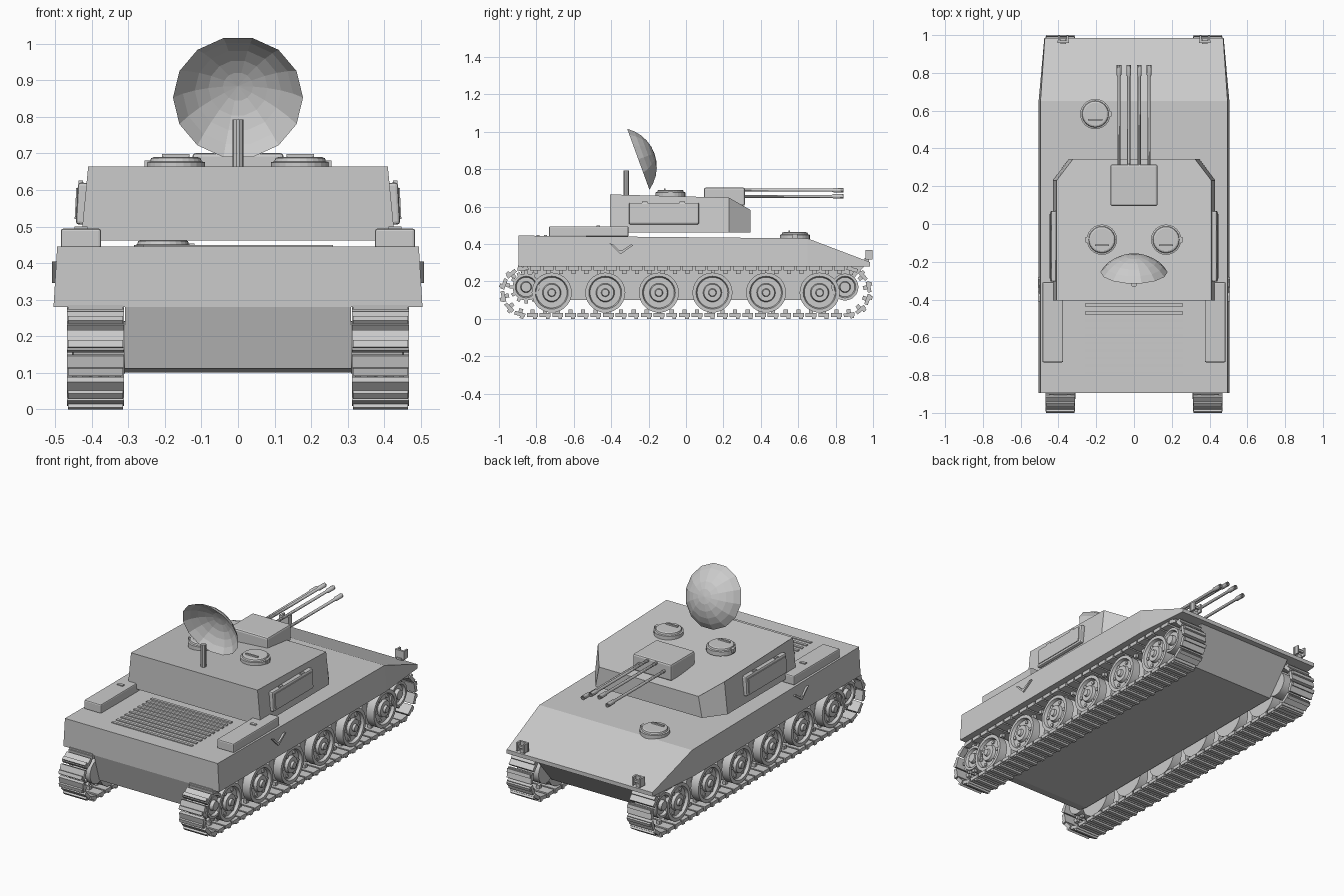
import bpy, bmesh, math
from mathutils import Matrix, Vector

if "Cube" in bpy.data.objects:
    bpy.data.objects.remove(bpy.data.objects["Cube"])

AX = {'X': Matrix.Rotation(math.pi / 2, 4, 'Y'),
      'Y': Matrix.Rotation(-math.pi / 2, 4, 'X'),
      'Z': Matrix.Identity(4)}


def box(bm, c, s, rot=None):
    m = Matrix.Translation(c) @ (rot or Matrix.Identity(4)) @ Matrix.Diagonal((*s, 1))
    bmesh.ops.create_cube(bm, size=1, matrix=m)


def lathe(bm, prof, c, axis='Z', seg=24, turn=0.0):
    """Revolve (radius, height) points around an axis through c."""
    m = Matrix.Translation(c) @ (AX[axis] if isinstance(axis, str) else axis)
    rings = []
    for r, h in prof:
        if r == 0:
            rings.append([bm.verts.new(m @ Vector((0, 0, h)))] * seg)
        else:
            rings.append([bm.verts.new(m @ Vector((r * math.cos(a), r * math.sin(a), h)))
                          for a in (turn + math.tau * i / seg for i in range(seg))])
    for a, b in zip(rings, rings[1:]):
        for i in range(seg):
            j = (i + 1) % seg
            f = list(dict.fromkeys((a[i], a[j], b[j], b[i])))
            bm.faces.new(f)


def cyl(bm, c, r, h, axis='Z', seg=16):
    lathe(bm, [(0, 0), (r, 0), (r, h), (0, h)], c, axis, seg)


def loft(bm, sections):
    """Skin matching closed loops and cap both ends."""
    rings = [[bm.verts.new(p) for p in s] for s in sections]
    n = len(rings[0])
    for a, b in zip(rings, rings[1:]):
        for i in range(n):
            bm.faces.new((a[i], a[(i + 1) % n], b[(i + 1) % n], b[i]))
    bm.faces.new(rings[0])
    bm.faces.new(rings[-1])


def finish(bm, name, mirror=False, bevel=0, smooth=False):
    bmesh.ops.recalc_face_normals(bm, faces=bm.faces)
    me = bpy.data.meshes.new(name)
    bm.to_mesh(me)
    bm.free()
    ob = bpy.data.objects.new(name, me)
    bpy.context.collection.objects.link(ob)
    if smooth:
        bpy.ops.object.select_all(action='DESELECT')
        ob.select_set(True)
        bpy.context.view_layer.objects.active = ob
        bpy.ops.object.shade_smooth_by_angle(angle=math.radians(35))
    if bevel:
        b = ob.modifiers.new('bevel', 'BEVEL')
        b.width, b.segments = bevel, 2
    if mirror:
        ob.modifiers.new('mirror', 'MIRROR')
    return ob


# Upper hull: cross-sections along y (y, bottom z, top z, bottom and top half widths)
bm = bmesh.new()
loft(bm, [[(-wb, y, zb), (wb, y, zb), (wt, y, zt), (-wt, y, zt)] for y, zb, zt, wb, wt in
          [(-.895, .28, .445, .505, .495), (.65, .28, .43, .505, .495), (.985, .28, .303, .475, .472)]])
finish(bm, "upper_hull")

# Lower hull between the tracks
bm = bmesh.new()
side = [(-.895, .29), (-.84, .112), (-.78, .10), (.80, .10), (.96, .29)]
loft(bm, [[(x, y, z) for y, z in side] for x in (-.31, .31)])
finish(bm, "lower_hull")

# Turret: base outline lofted to a narrower, sloping roof
bm = bmesh.new()
base = [(.43, -.405, .462), (.43, .23, .462), (.345, .345, .462)]
roof = [(.41, -.405, .665), (.41, .23, .648), (.322, .345, .582)]
loft(bm, [p + [(-x, y, z) for x, y, z in reversed(p)] for p in (base, roof)])
finish(bm, "turret")

# Turret side boxes with raised frame
tilt = Matrix.Rotation(math.radians(-3), 4, 'Y')
bm = bmesh.new()
box(bm, (.424, -.118, .5625), (.034, .375, .115), tilt)
finish(bm, "turret_side_box", True, .008)
bm = bmesh.new()
box(bm, (.442, -.118, .5625), (.006, .34, .085), tilt)
for y in (-.22, -.02):
    box(bm, (.43, y, .622), (.012, .03, .008))
finish(bm, "side_box_panel", True)

# Rear deck boxes with a top handle
bm = bmesh.new()
box(bm, (.43, -.52, .467), (.11, .425, .055))
finish(bm, "rear_deck_box", True, .007)
bm = bmesh.new()
box(bm, (.43, -.47, .496), (.035, .018, .008))
finish(bm, "deck_box_handle", True)

# Engine grille slats
bm = bmesh.new()
for i in range(10):
    box(bm, (0, -.79 + i * .04, .444), (.52, .016, .01))
finish(bm, "engine_grille")

# V-shaped side brackets
bm = bmesh.new()
v = [(-.41, .405), (-.35, .345), (-.28, .395), (-.295, .397), (-.34, .368), (-.36, .368), (-.39, .398)]
loft(bm, [[(x, y, z) for y, z in v] for x in (.495, .509)])
finish(bm, "side_bracket", True)


# Round hatches: stepped lid, hinge and handle
def hatch(name, x, y, z, mirror):
    bm = bmesh.new()
    lathe(bm, [(0, -.01), (.08, -.01), (.08, .016), (.071, .018), (.068, .027), (.06, .03), (0, .03)],
          (x, y, z), seg=24)
    box(bm, (x + .077, y, z + .01), (.018, .028, .022))
    box(bm, (x, y - .03, z + .033), (.075, .009, .010))
    finish(bm, name, mirror)


hatch("turret_hatch", .17, -.083, .66, True)
hatch("driver_hatch", -.205, .582, .433, False)

# Gun mount and four barrels with thicker muzzles
bm = bmesh.new()
box(bm, (0, .205, .653), (.25, .22, .097))
finish(bm, "gun_mount", bevel=.01)
bm = bmesh.new()
for x, z in ((-.08, .655), (-.028, .688), (.028, .688), (.08, .655)):
    lathe(bm, [(0, .28), (.0085, .28), (.0085, .78), (.013, .79), (.013, .843), (.008, .843), (.008, .82), (0, .82)],
          (x, 0, z), 'Y', 10)
finish(bm, "gun_barrels", smooth=True)

# Radar dish: open 14-sided bowl tilted forward, on a post
bm = bmesh.new()
R, depth = .178, .092
sphere = (R * R + depth * depth) / (2 * depth)
top = math.asin(R / sphere)
prof = [(sphere * math.sin(t), sphere * math.cos(t) - sphere + depth)
        for t in (top * k / 5 for k in range(5, 0, -1))] + [(0, depth)]
axis = Matrix.Rotation(math.radians(-70), 4, 'X')
lathe(bm, prof, (0, -.255, .853), axis, 14)
finish(bm, "radar_dish")
bm = bmesh.new()
cyl(bm, (0, -.32, .655), .015, .138, seg=10)
finish(bm, "radar_post", smooth=True)

# Front tow brackets
bm = bmesh.new()
box(bm, (.375, .965, .343), (.06, .012, .05))
for x in (.352, .398):
    box(bm, (x, .98, .343), (.01, .034, .05))
box(bm, (.375, .985, .343), (.05, .012, .012))
box(bm, (.375, .966, .31), (.03, .025, .03))
finish(bm, "tow_bracket", True)

# Road wheels: dished discs with hub and bolts
bm = bmesh.new()
for i in range(6):
    y = -.718 + i * .2865
    lathe(bm, [(0, .32), (.107, .32), (.107, .375), (.07, .38), (.07, .40), (.107, .405), (.107, .455),
               (.088, .455), (.082, .438), (.05, .438), (.045, .455), (.022, .455), (.018, .468), (0, .468)],
          (0, y, .14), 'X', 28)
    for k in range(6):
        a = math.tau * k / 6
        cyl(bm, (.43, y + .066 * math.cos(a), .14 + .066 * math.sin(a)), .010, .016, 'X', 8)
finish(bm, "road_wheels", True, smooth=True)

# Drive sprockets and idlers at the track ends
bm = bmesh.new()
for y, teeth in ((-.855, 12), (.85, 0)):
    lathe(bm, [(0, .31), (.072, .31), (.072, .45), (.058, .45), (.052, .435), (.03, .435), (.026, .455), (0, .455)],
          (0, y, .17), 'X', 24)
    for k in range(teeth):
        a = math.tau * k / teeth
        for x in (.345, .435):
            box(bm, (x, y + .076 * math.cos(a), .17 + .076 * math.sin(a)), (.018, .024, .018),
                Matrix.Rotation(a, 4, 'X'))
finish(bm, "sprockets_and_idlers", True, smooth=True)

# Tracks: links walked around a stadium path
bm = bmesh.new()
yc, zc, R, n = .855, .145, .124, 62
straight, arc = 2 * yc, math.pi * R
for i in range(n):
    s = (i + .5) * 2 * (straight + arc) / n
    half, d = divmod(s, straight + arc)
    if d < straight:
        p, a = Vector((0, -yc + d, -R)), 0
    else:
        a = (d - straight) / R
        p = Vector((0, yc + R * math.sin(a), -R * math.cos(a)))
    m = Matrix.Translation((.39, 0, zc)) @ Matrix.Rotation(a + math.pi * half, 4, 'X')
    if half:
        p = Vector((0, -p.y, -p.z))
    m = Matrix.Translation(Vector((.39, 0, zc)) + p)
    rot = Matrix.Rotation(a + math.pi * half, 4, 'X')
    box(bm, m.translation, (.156, .058, .02), rot)
    box(bm, m @ rot @ Vector((0, .014, -.015)), (.15, .02, .012), rot)
    box(bm, m @ rot @ Vector((0, 0, .018)), (.02, .022, .024), rot)
finish(bm, "track_links", True)
